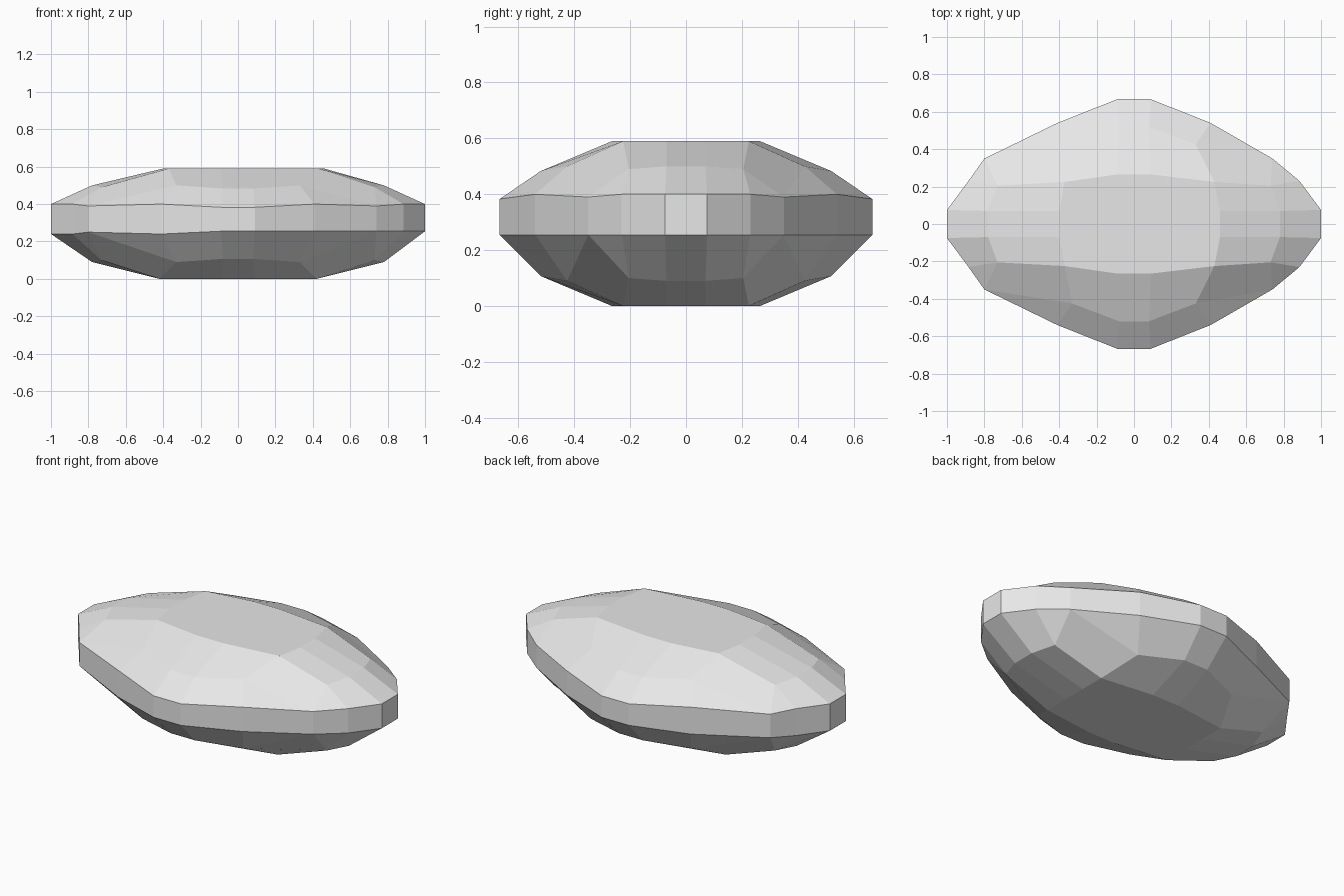
import bpy, bmesh, math

if "Cube" in bpy.data.objects:
    bpy.data.objects.remove(bpy.data.objects["Cube"])

# One quadrant of a rounded 6-to-8 step grid: (column, row) -> x, y, height above mid-plane
QUADRANT = {
    (1, 1): (.09, .07, .295), (2, 1): (.46, .07, .295), (1, 2): (.09, .265, .295),
    (2, 2): (.43, .225, .295),                                  # flat table
    (3, 1): (.78, .07, .205), (3, 2): (.73, .205, .195),
    (2, 3): (.33, .425, .205), (1, 3): (.08, .52, .188),         # sloping facets
    (4, 1): (1.0, .075, .105), (4, 2): (.885, .23, .105), (3, 3): (.74, .35, .095),
    (2, 4): (.41, .54, .105), (1, 4): (.09, .667, .088),         # rim
}
RIM = [(4, 1), (4, 2), (3, 3), (2, 4), (1, 4)]
LEFT_X = {(2, 1): .40, (2, 2): .37, (3, 3): .80}                 # uneven left side
STEPS = [-4, -3, -2, -1, 1, 2, 3, 4]
MID_Z = .295

stone_grey = bpy.data.materials.new("stone_grey")
stone_grey.diffuse_color = (.8, .8, .8, 1)
stone_grey.use_nodes = True
stone_grey.node_tree.nodes["Principled BSDF"].inputs["Base Color"].default_value = stone_grey.diffuse_color

bm = bmesh.new()


def add_shell(side):
    """Upper (side=1) or lower (side=-1) faceted half; returns its grid of vertices."""
    grid = {}
    for (i, j), (x, y, h) in QUADRANT.items():
        for sx in (-1, 1):
            px = x
            if sx < 0:
                px = LEFT_X.get((i, j), x)
            if side < 0 and (i, j) in ((2, 1), (2, 2)):
                px = .42
            # the lower rim sits slightly closer to the middle
            if side < 0 and h < .11:
                h = max(h - .05, .04)
            for sy in (-1, 1):
                grid[i * sx, j * sy] = bm.verts.new((px * sx, y * sy, MID_Z + h * side))
    for a, b in zip(STEPS, STEPS[1:]):
        for c, d in zip(STEPS, STEPS[1:]):
            corners = [grid[k] for k in ((a, c), (b, c), (b, d), (a, d)) if k in grid]
            if len(corners) > 2:
                bm.faces.new(corners)
    return grid


top, bottom = add_shell(1), add_shell(-1)

# Upright band joining the two halves
rim = [(i * sx, j * sy) for i, j in RIM for sx in (-1, 1) for sy in (-1, 1)]
rim.sort(key=lambda k: math.atan2(top[k].co.y, top[k].co.x))
for a, b in zip(rim, rim[1:] + rim[:1]):
    bm.faces.new((bottom[a], bottom[b], top[b], top[a]))

bmesh.ops.recalc_face_normals(bm, faces=bm.faces)
mesh = bpy.data.meshes.new("stone")
bm.to_mesh(mesh)
bm.free()
mesh.materials.append(stone_grey)
stone = bpy.data.objects.new("stone", mesh)
bpy.context.collection.objects.link(stone)
